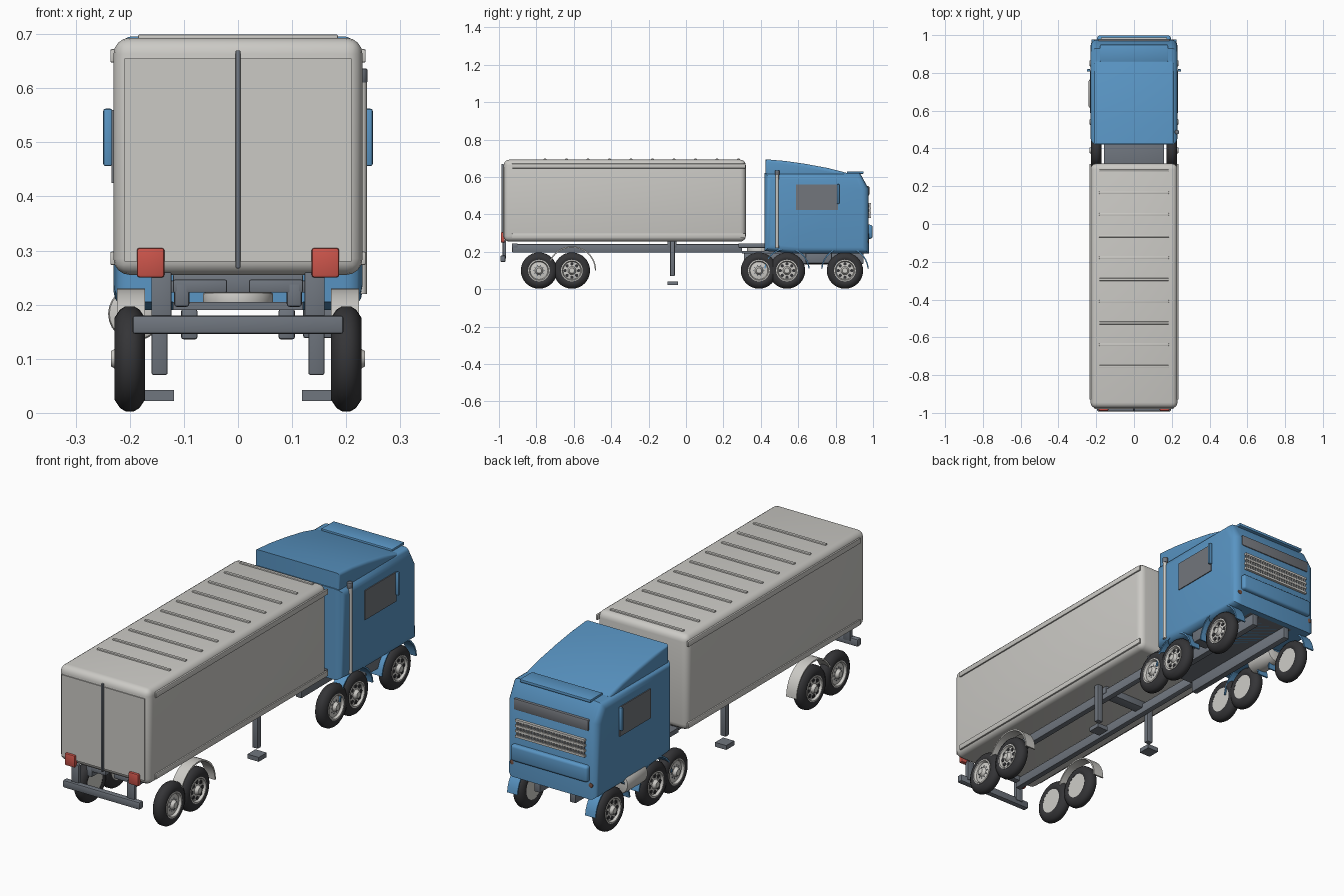
import bpy, bmesh, math
from mathutils import Matrix, Vector

old = bpy.data.objects.get("Cube")
if old:
    bpy.data.objects.remove(old, do_unlink=True)


def material(name, r, g, b):
    m = bpy.data.materials.new(name)
    m.use_nodes = True
    m.diffuse_color = (r, g, b, 1)
    m.node_tree.nodes["Principled BSDF"].inputs["Base Color"].default_value = (r, g, b, 1)
    return m


BLUE = material("cab blue", .10, .30, .55)
LIGHT = material("trailer grey", .60, .59, .56)
STEEL = material("chassis grey", .16, .18, .21)
GLASS = material("window grey", .17, .18, .20)
RUBBER = material("tyre black", .035, .035, .038)
METAL = material("wheel silver", .62, .61, .58)
RED = material("lamp red", .60, .09, .07)
AMBER = material("marker brown", .20, .09, .06)


def finish(name, bm, mat):
    bmesh.ops.recalc_face_normals(bm, faces=bm.faces)
    me = bpy.data.meshes.new(name)
    bm.to_mesh(me)
    bm.free()
    ob = bpy.data.objects.new(name, me)
    bpy.context.collection.objects.link(ob)
    me.materials.append(mat)
    bpy.ops.object.select_all(action='DESELECT')
    ob.select_set(True)
    bpy.context.view_layer.objects.active = ob
    bpy.ops.object.shade_smooth_by_angle(angle=math.radians(35))
    return ob


def box(name, x, y, z, mat, bevel=0, segments=2):
    """Box from (low, high) ranges on each axis, with rounded edges."""
    bm = bmesh.new()
    bmesh.ops.create_cube(bm, size=1)
    for v in bm.verts:
        v.co = Vector([(r[0] + r[1]) / 2 + c * (r[1] - r[0]) for r, c in zip((x, y, z), v.co)])
    if bevel:
        bmesh.ops.bevel(bm, geom=bm.edges[:], offset=bevel, segments=segments,
                        profile=.5, affect='EDGES')
    return finish(name, bm, mat)


def pair(name, x, y, z, mat, bevel=0):
    """Matching boxes on the two sides."""
    for side, s in (("left", 1), ("right", -1)):
        box(f"{name}_{side}", sorted((s * x[0], s * x[1])), y, z, mat, bevel)


def extrude_x(name, outline, half, mat, bevel=0, middle=0):
    """Side outline of (y, z) points extruded across the width."""
    bm = bmesh.new()
    face = bm.faces.new([bm.verts.new((middle - half, y, z)) for y, z in outline])
    new = bmesh.ops.extrude_face_region(bm, geom=[face])["geom"]
    for v in new:
        if isinstance(v, bmesh.types.BMVert):
            v.co.x = middle + half
    if bevel:
        edges = [e for e in bm.edges if e.calc_face_angle(0) > .6]
        bmesh.ops.bevel(bm, geom=edges, offset=bevel, segments=4, profile=.5, affect='EDGES')
    return finish(name, bm, mat)


def lathe(name, profile, centre, side, mat, steps=32):
    """Spin (x, radius) points about a sideways axis."""
    bm = bmesh.new()
    verts = [bm.verts.new((x * side, 0, r)) for x, r in profile]
    edges = [bm.edges.new(p) for p in zip(verts, verts[1:])]
    bmesh.ops.spin(bm, geom=verts + edges, axis=(1, 0, 0), cent=(0, 0, 0),
                   angle=math.tau, steps=steps)
    bmesh.ops.remove_doubles(bm, verts=bm.verts, dist=1e-5)
    bmesh.ops.translate(bm, verts=bm.verts, vec=centre)
    return finish(name, bm, mat)


def cylinder(name, centre, radius, depth, axis, mat, bevel=0):
    bm = bmesh.new()
    turn = Vector((0, 0, 1)).rotation_difference(Vector(axis)).to_matrix().to_4x4()
    bmesh.ops.create_cone(bm, cap_ends=True, segments=24, radius1=radius, radius2=radius,
                          depth=depth, matrix=Matrix.Translation(centre) @ turn)
    if bevel:
        rims = [e for e in bm.edges if e.calc_face_angle(0) > 1]
        bmesh.ops.bevel(bm, geom=rims, offset=bevel, segments=2, profile=.5, affect='EDGES')
    return finish(name, bm, mat)


def wheel(label, y, s, pierced):
    c = (0, y, .1)
    lathe(label + "_tyre", [(.176, .056), (.172, .065), (.172, .076), (.182, .091), (.192, .097),
                            (.208, .097), (.218, .091), (.228, .076), (.228, .065), (.224, .056)],
          c, s, RUBBER)
    lathe(label + "_rim", [(.178, 0), (.178, .058), (.227, .058), (.228, .052),
                           (.217, .047), (.221, .022), (.235, .014), (.235, 0)], c, s, METAL)
    # ring of openings or small studs
    count, size = (8, .0085) if pierced else (10, .003)
    for i in range(count):
        a = math.tau * i / count
        r = .036 if pierced else .028
        cylinder(f"{label}_hole_{i}", (s * .219, y + r * math.cos(a), .1 + r * math.sin(a)),
                 size, .005, (1, 0, 0), RUBBER if pierced else STEEL)


def fender(label, y, radius, start, end, mat, s):
    angles = [math.radians(start + (end - start) * i / 16) for i in range(17)]
    arc = [(r * math.cos(a), r * math.sin(a)) for r, seq in
           ((radius, angles), (radius - .007, angles[::-1])) for a in seq]
    extrude_x(label, [(y + p, .1 + q) for p, q in arc], .026, mat, middle=s * .198)


# Wheels and fenders
for side, s in (("left", 1), ("right", -1)):
    for n, (y, pierced) in enumerate(((-.786, 0), (-.61, 1), (.39, 0), (.54, 1), (.85, 1))):
        wheel(f"wheel_{n}_{side}", y, s, pierced)
    fender("trailer_fender_" + side, -.61, .13, 0, 155, LIGHT, s)
    fender("drive_fender_" + side, .54, .122, 5, 175, BLUE, s)
    fender("front_fender_" + side, .85, .128, 5, 175, BLUE, s)

# Trailer body, doors, rails and roof ribs
box("trailer_body", (-.23, .23), (-.975, .32), (.255, .693), LIGHT, .03, 4)
box("rear_doors", (-.21, .21), (-.979, -.97), (.28, .655), LIGHT)
box("door_seam", (-.0045, .0045), (-.987, -.975), (.267, .67), STEEL, .002)
pair("upper_rail", (.226, .236), (-.93, .318), (.647, .672), LIGHT, .003)
pair("lower_rail", (.226, .236), (-.93, .318), (.273, .298), LIGHT, .003)
for i in range(10):
    y = -.754 + i * .115
    box(f"roof_rib_{i}", (-.185, .185), (y - .007, y + .007), (.688, .699), LIGHT, .003)

# Trailer underside and rear bumper
pair("trailer_beam", (.09, .118), (-.93, .30), (.196, .242), STEEL, .005)
box("coupling_plate", (-.16, .16), (.28, .46), (.222, .245), STEEL, .003)
pair("under_beam", (.02, .12), (-.93, -.90), (.222, .246), STEEL, .003)
box("floor_crossbeam", (-.12, .12), (-.10, -.05), (.222, .256), STEEL, .003)
pair("landing_leg", (.13, .16), (-.085, -.06), (.07, .256), STEEL, .004)
pair("landing_foot", (.118, .175), (-.10, -.042), (.022, .042), STEEL)
pair("bumper_post", (.123, .16), (-.98, -.962), (.165, .26), STEEL, .002)
box("rear_bumper", (-.195, .195), (-.992, -.965), (.146, .18), STEEL, .005)
pair("tail_lamp", (.136, .187), (-.99, -.97), (.25, .305), RED, .005)

# Tractor chassis
pair("tractor_rail", (.075, .105), (.31, .95), (.136, .192), STEEL, .004)
box("tractor_deck", (-.12, .12), (.30, .95), (.19, .205), STEEL)
cylinder("fifth_wheel", (0, .39, .209), .065, .026, (0, 0, 1), LIGHT, .003)
cylinder("fuel_tank", (-.19, .69, .183), .05, .15, (0, 1, 0), LIGHT, .008)
box("battery_box", (.12, .20), (.64, .78), (.138, .2), STEEL, .005)

# Cab shell and roof fairing
extrude_x("cab_shell", [(.42, .205), (.42, .622), (.93, .622), (.975, .54), (.978, .19), (.6, .19)],
          .23, BLUE, .035)
extrude_x("roof_fairing", [(.425, .60), (.425, .695), (.53, .686), (.64, .670), (.76, .648),
                           (.86, .622), (.86, .60)], .213, BLUE, .014)
box("sun_visor", (-.18, .18), (.86, .95), (.617, .631), BLUE, .004)

# Cab front: windscreen, grille, bumper and markers
box("windscreen", (-.19, .19), (.93, .980), (.50, .552), GLASS, .006)
box("grille_back", (-.172, .172), (.96, .982), (.382, .46), STEEL)
for i in range(4):
    z = .385 + i * .024
    box(f"grille_bar_{i}", (-.175, .175), (.975, .988), (z - .005, z + .005), METAL)
for i in range(25):
    x = -.168 + i * .014
    box(f"grille_slat_{i}", (x - .0025, x + .0025), (.975, .987), (.383, .458), METAL)
box("front_bumper", (-.195, .195), (.95, .997), (.27, .345), BLUE, .012, 3)
for s in (1, -1):
    cylinder(f"marker_lamp_{s}", (s * .2, .968, .255), .011, .02, (0, 1, 0), AMBER, .003)

# Cab sides: windows, mirrors and exhaust
pair("side_window", (.226, .234), (.588, .813), (.425, .56), GLASS)
pair("side_mirror", (.232, .249), (.807, .82), (.456, .562), BLUE, .004)
cylinder("exhaust_pipe", (.229, .487, .42), .009, .40, (0, 0, 1), LIGHT)
cylinder("exhaust_cap", (.227, .487, .623), .012, .026, (0, 0, 1), STEEL, .002)
